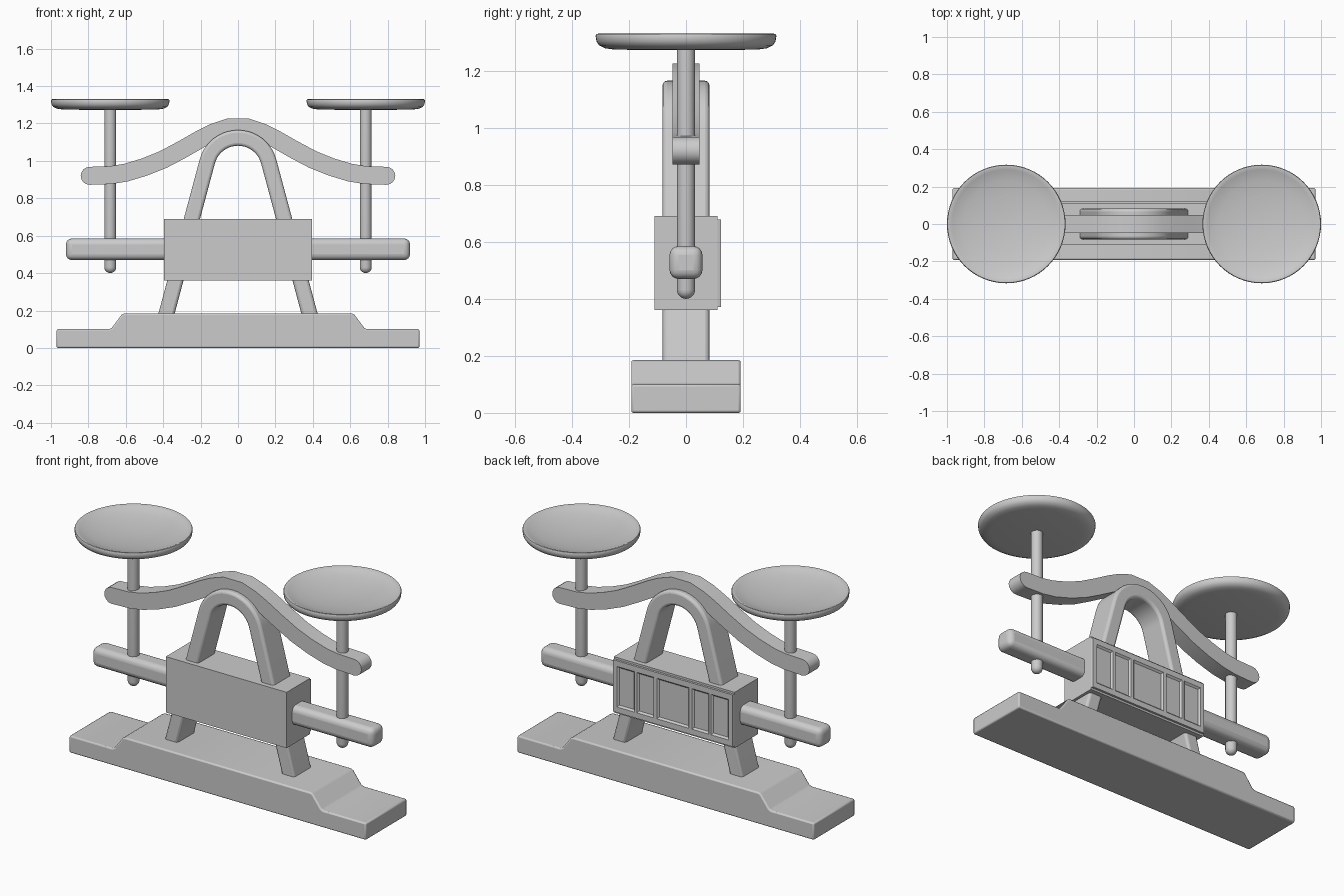
import bpy, bmesh, math
from mathutils import Vector

if "Cube" in bpy.data.objects:
    bpy.data.objects.remove(bpy.data.objects["Cube"])


def finish(bm, name, bevel=0.0, segs=2, smooth=True):
    bmesh.ops.remove_doubles(bm, verts=bm.verts, dist=1e-5)
    bmesh.ops.recalc_face_normals(bm, faces=bm.faces)
    me = bpy.data.meshes.new(name)
    bm.to_mesh(me)
    bm.free()
    ob = bpy.data.objects.new(name, me)
    bpy.context.collection.objects.link(ob)
    if bevel:
        m = ob.modifiers.new("bevel", 'BEVEL')
        m.width, m.segments = bevel, segs
        m.limit_method, m.angle_limit = 'ANGLE', math.radians(40)
    if smooth:
        bpy.ops.object.select_all(action='DESELECT')
        ob.select_set(True)
        bpy.context.view_layer.objects.active = ob
        bpy.ops.object.shade_smooth_by_angle(angle=math.radians(35))
    return ob


def extrude(name, pts, half, **kw):
    """Extrude an xz outline along y from -half to half."""
    bm = bmesh.new()
    f = bm.faces.new([bm.verts.new((x, -half, z)) for x, z in pts])
    ext = bmesh.ops.extrude_face_region(bm, geom=[f])
    bmesh.ops.translate(bm, vec=(0, 2 * half, 0),
                        verts=[v for v in ext["geom"] if isinstance(v, bmesh.types.BMVert)])
    return finish(bm, name, **kw)


def box(name, x, y, z0, z1, **kw):
    return extrude(name, [(-x, z0), (x, z0), (x, z1), (-x, z1)], y, **kw)


def lathe(name, profile, cx, steps):
    bm = bmesh.new()
    vs = [bm.verts.new((r + cx, 0, z)) for r, z in profile]
    es = [bm.edges.new(p) for p in zip(vs, vs[1:])]
    bmesh.ops.spin(bm, geom=vs + es, cent=(cx, 0, 0), axis=(0, 0, 1),
                   angle=2 * math.pi, steps=steps)
    return finish(bm, name)


def sym(half):
    """Mirror an outline half (given from +x inwards) to the -x side."""
    return half + [(-x, z) for x, z in reversed(half) if x > 1e-6]


# Stepped base
extrude("base", sym([(0.97, 0), (0.97, 0.1), (0.69, 0.1), (0.675, 0.107),
                     (0.622, 0.178), (0.607, 0.185)]), 0.192, bevel=0.008)

# Arched A-frame support
zc, tilt = 0.953, math.radians(15)


def arch_side(r):
    arc = [(r * math.cos(a), zc + r * math.sin(a))
           for a in (tilt + (math.pi / 2 - tilt) * i / 10 for i in range(11))]
    x, z = arc[0]
    return sym([(x + (z - 0.17) * math.tan(tilt), 0.17)] + arc)


extrude("arch_support", arch_side(0.212) + arch_side(0.128)[::-1], 0.082,
        bevel=0.015, segs=3)

# Central housing and lower arm
box("housing", 0.395, 0.11, 0.36, 0.69, smooth=False)
box("lower_arm", 0.92, 0.058, 0.47, 0.585, bevel=0.032, segs=4)

# Rear decorative plate: rim, then recessed panels
bm = bmesh.new()
xs = [-0.39, -0.365, -0.25, -0.235, -0.125, -0.105,
      0.105, 0.125, 0.235, 0.25, 0.365, 0.39]
zs = [0.372, 0.405, 0.645, 0.678]
grid = [[bm.verts.new((x, 0.123, z)) for z in zs] for x in xs]
wells = []
for i in range(len(xs) - 1):
    for j in range(3):
        f = bm.faces.new((grid[i][j], grid[i][j + 1], grid[i + 1][j + 1], grid[i + 1][j]))
        if j == 1 and i % 2 == 1:
            wells.append(f)
bm.normal_update()
rim = [e for e in bm.edges if e.is_boundary]
back = bmesh.ops.extrude_edge_only(bm, edges=rim)["geom"]
for v in back:
    if isinstance(v, bmesh.types.BMVert):
        v.co.y = 0.109
        v.co.x *= 1.01
for f in wells:
    bmesh.ops.inset_individual(bm, faces=[f], thickness=0.014, depth=-0.010)
finish(bm, "rear_panel_plate", smooth=False)

# Curved balance beam with rounded ends
mid = [(0.793, 0.92), (0.68, 0.924), (0.6, 0.937), (0.5, 0.967), (0.4, 1.007),
       (0.3, 1.06), (0.2, 1.117), (0.13, 1.152), (0.055, 1.178)]
path = [Vector(p) for p in sym(mid)]
w, top, low = 0.048, [], []
for i, p in enumerate(path):
    t = (path[min(i + 1, len(path) - 1)] - path[max(i - 1, 0)]).normalized()
    n = Vector((t.y, -t.x))
    top.append(tuple(p + n * w))
    low.append(tuple(p - n * w))


def cap(c, a0):
    return [(c[0] + w * math.cos(a0 + math.pi * k / 8),
             c[1] + w * math.sin(a0 + math.pi * k / 8)) for k in range(1, 8)]


extrude("balance_beam", top + cap(path[-1], math.pi / 2) + low[::-1]
        + cap(path[0], -math.pi / 2), w)

# Hanger rods and dished pans
r = 0.032
for side, s in (("left", -1), ("right", 1)):
    tip = [(r * math.sin(a), 0.432 - r * math.cos(a))
           for a in (math.pi / 2 * k / 5 for k in range(6))]
    lathe(side + "_rod", tip + [(r, 1.285), (0, 1.285)], s * 0.683, 24)
    lathe(side + "_pan", [(0, 1.272), (0.25, 1.274), (0.285, 1.279), (0.305, 1.289),
                          (0.314, 1.303), (0.317, 1.322), (0.314, 1.329),
                          (0.307, 1.33), (0.29, 1.322), (0.23, 1.307),
                          (0.15, 1.296), (0.07, 1.29), (0, 1.288)], s * 0.683, 64)
